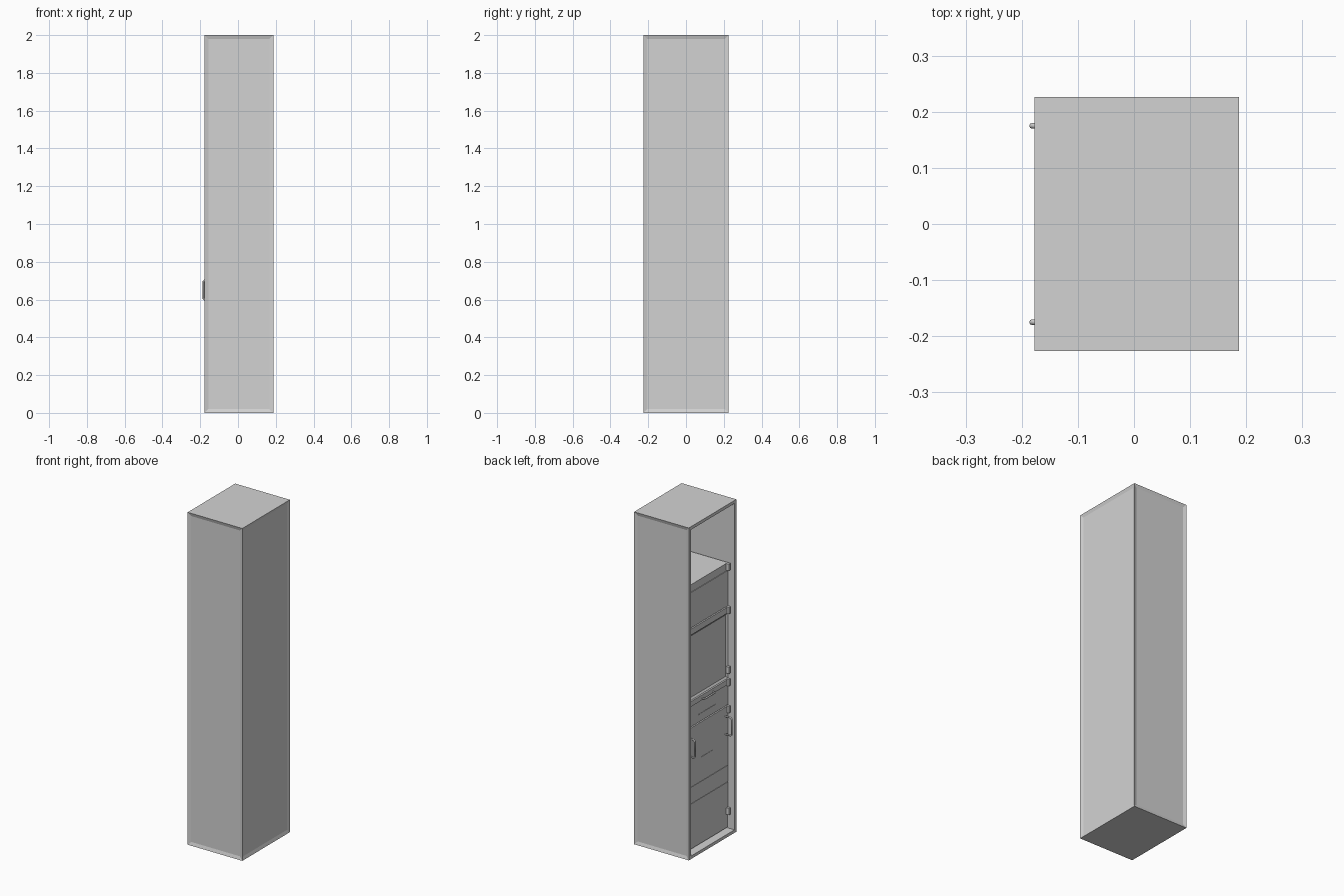
import bpy
import bmesh
from mathutils import Vector

old = bpy.data.objects.get("Cube")
if old:
    bpy.data.objects.remove(old, do_unlink=True)

grey = bpy.data.materials.new("light_grey")
grey.use_nodes = True
COLOUR = (0.65, 0.65, 0.65, 1)
grey.diffuse_color = COLOUR
grey.node_tree.nodes["Principled BSDF"].inputs["Base Color"].default_value = COLOUR

# Main cabinet dimensions
X0, X1, HALF_Y, TOP = -0.177, 0.187, 0.226, 2.0
WALL = 0.026
INNER_Y = HALF_Y - WALL
FRONT = X0 + 0.038     # plane of the recessed doors
BACK = X1 - WALL


def new_mesh(name, bm):
    mesh = bpy.data.meshes.new(name)
    bm.normal_update()
    bm.to_mesh(mesh)
    bm.free()
    mesh.materials.append(grey)
    obj = bpy.data.objects.new(name, mesh)
    bpy.context.collection.objects.link(obj)
    return obj


def box_mesh(lo, hi):
    lo, hi = Vector(lo), Vector(hi)
    bm = bmesh.new()
    bmesh.ops.create_cube(bm, size=1)
    for v in bm.verts:
        v.co = (lo + hi) / 2 + v.co * (hi - lo)
    bm.normal_update()
    return bm


def box(name, lo, hi):
    return new_mesh(name, box_mesh(lo, hi))


def front_face(bm):
    return [f for f in bm.faces if f.normal.x < -0.9]


def front_panel(name, z0, z1, x=FRONT, border=0, depth=0):
    """A full-width front, optionally with a recessed centre field."""
    bm = box_mesh((x, -INNER_Y, z0), (FRONT + 0.02, INNER_Y, z1))
    if border:
        bmesh.ops.inset_individual(bm, faces=front_face(bm),
                                   thickness=border, depth=-depth)
    return new_mesh(name, bm)


def pull(name, points, radius):
    """A bent bar handle."""
    curve = bpy.data.curves.new(name, "CURVE")
    curve.dimensions = "3D"
    curve.bevel_depth = radius
    curve.bevel_resolution = 2
    curve.use_fill_caps = True
    spline = curve.splines.new("POLY")
    spline.points.add(len(points) - 1)
    for p, co in zip(spline.points, points):
        p.co = (*co, 1)
    curve.materials.append(grey)
    obj = bpy.data.objects.new(name, curve)
    bpy.context.collection.objects.link(obj)
    return obj


# Carcass: hollow toward -x, shallow framed panels on the other three walls
bm = box_mesh((X0, -HALF_Y, 0), (X1, HALF_Y, TOP))
walls = [f for f in bm.faces if f.normal.x > 0.9 or abs(f.normal.y) > 0.9]
opening = front_face(bm)
bmesh.ops.inset_individual(bm, faces=walls, thickness=0.028, depth=-0.006)
bmesh.ops.inset_individual(bm, faces=opening, thickness=WALL)
for v in opening[0].verts:
    v.co.x = X0
hole = bmesh.ops.extrude_discrete_faces(bm, faces=opening)["faces"]
bmesh.ops.translate(bm, verts=hole[0].verts, vec=(BACK - X0, 0, 0))
new_mesh("carcass", bm)

# Open niche floor
box("niche_shelf", (FRONT, -INNER_Y, 1.575), (BACK, INNER_Y, 1.62))

# Stacked fronts below the niche
front_panel("upper_front", 1.36, 1.572)
front_panel("upper_rail", 1.32, 1.356, FRONT - 0.004)
front_panel("framed_door", 0.925, 1.317, border=0.016, depth=0.008)
front_panel("drawer_rail", 0.89, 0.921, FRONT - 0.005)
front_panel("drawer_front", 0.765, 0.887)
front_panel("middle_rail", 0.725, 0.761, FRONT - 0.004)
front_panel("lower_front", 0.402, 0.722)
front_panel("lower_strip", 0.302, 0.4)
front_panel("bottom_front", 0.115, 0.3)
front_panel("kick_board", WALL, 0.112, FRONT + 0.004)

# Thin grip lips on the drawer and lower front
for name, z, half in (("drawer_lip", 0.81, 0.08), ("lower_lip", 0.545, 0.05)):
    box(name, (FRONT - 0.002, -half, z), (FRONT, half, z + 0.003))

# Small end blocks at both sides of each rail
for side, sign in (("left", -1), ("right", 1)):
    for i, z in enumerate((1.6, 1.34, 0.98, 0.905, 0.743, 0.13)):
        ys = sorted((sign * INNER_Y, sign * (INNER_Y - 0.016)))
        box(f"{side}_end_block_{i + 1}", (FRONT - 0.018, ys[0], z - 0.02),
            (FRONT, ys[1], z + 0.02))

# Vertical door handles, one near each side
R = 0.005
OUT = -0.187 + R
for side, y in (("left", -0.175), ("right", 0.175)):
    pull(f"{side}_door_handle",
         [(FRONT, y, 0.597), (OUT + 0.008, y, 0.597), (OUT, y, 0.605),
          (OUT, y, 0.697), (OUT + 0.008, y, 0.705), (FRONT, y, 0.705)], R)

# Horizontal drawer handle
G = FRONT - 0.02
pull("drawer_handle",
     [(FRONT, -0.05, 0.9), (G + 0.005, -0.05, 0.9), (G, -0.045, 0.9),
      (G, 0.045, 0.9), (G + 0.005, 0.05, 0.9), (FRONT, 0.05, 0.9)], R)
